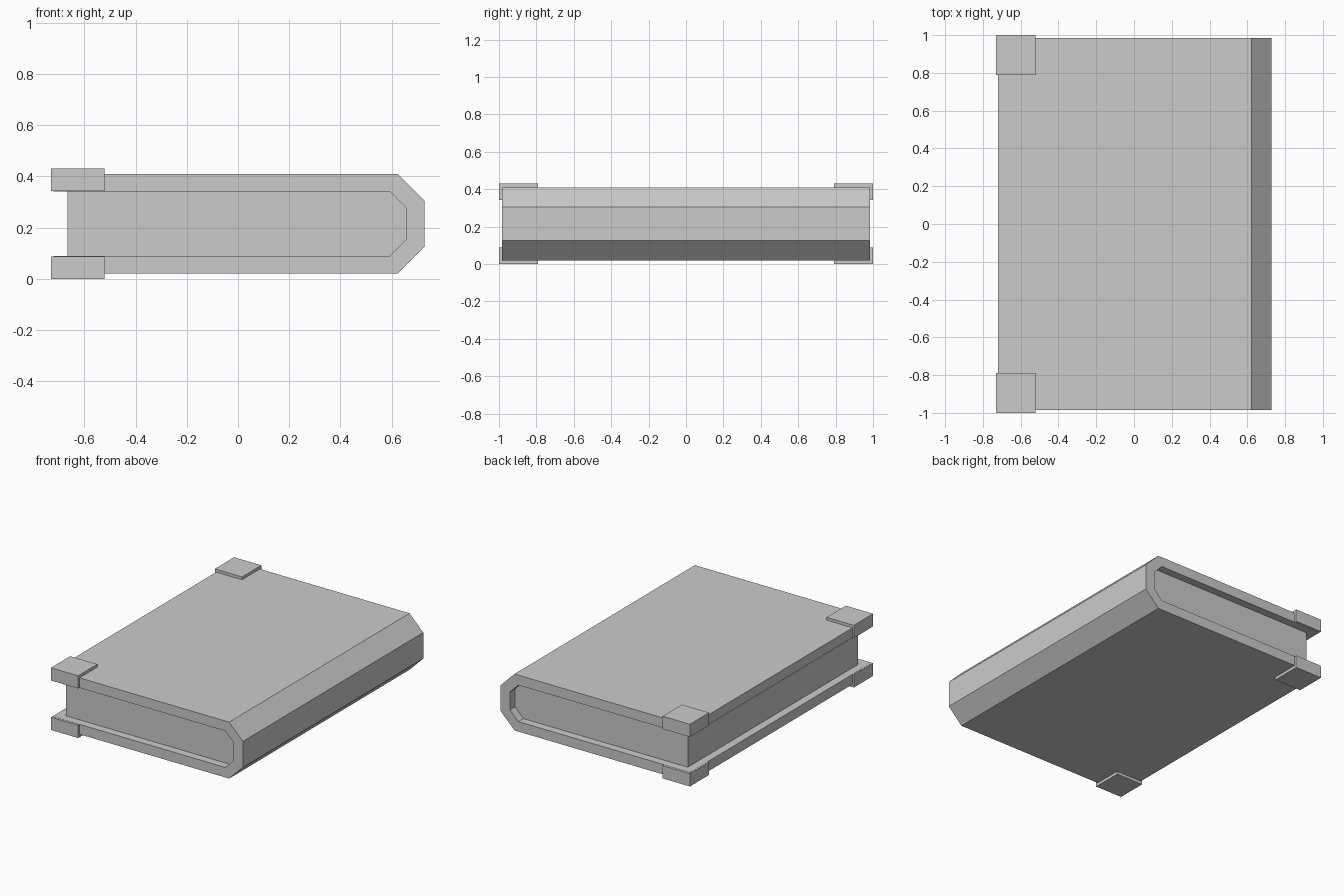
import bpy
import bmesh

cube = bpy.data.objects.get("Cube")
if cube:
    bpy.data.objects.remove(cube, do_unlink=True)

grey = bpy.data.materials.new("plain_grey")
grey.use_nodes = True
colour = (0.6, 0.6, 0.6, 1)
grey.diffuse_color = colour
grey.node_tree.nodes["Principled BSDF"].inputs["Base Color"].default_value = colour

MID = 0.215  # height of the book's middle plane


def prism(name, profile, y0, y1):
    """Extrude an x-z profile from y0 to y1."""
    bm = bmesh.new()
    face = bm.faces.new([bm.verts.new((x, y0, z)) for x, z in profile])
    out = bmesh.ops.extrude_face_region(bm, geom=[face])["geom"]
    moved = [v for v in out if isinstance(v, bmesh.types.BMVert)]
    bmesh.ops.translate(bm, verts=moved, vec=(0, y1 - y0, 0))
    bmesh.ops.recalc_face_normals(bm, faces=bm.faces)
    mesh = bpy.data.meshes.new(name)
    bm.to_mesh(mesh)
    bm.free()
    mesh.materials.append(grey)
    obj = bpy.data.objects.new(name, mesh)
    bpy.context.collection.objects.link(obj)
    return obj


def bevelled(left, bend, right, half, half_flat):
    """Profile from the open edge round the bevelled spine and back."""
    top = [(left, half), (bend, half), (right, half_flat)]
    return [(x, MID + z) for x, z in top] + [(x, MID - z) for x, z in reversed(top)]


# Folded cover with a bevelled spine
outer = bevelled(-0.72, 0.622, 0.727, 0.195, 0.09)
inner = bevelled(-0.72, 0.592, 0.656, 0.126, 0.062)
prism("cover", outer + inner[::-1], -0.985, 0.985)

# Page block, set back inside the cover
prism("pages", bevelled(-0.665, 0.592, 0.656, 0.126, 0.062), -0.93, 0.93)

# Corner guards on the open edge of both boards
for level, z0 in (("bottom", 0.0), ("top", 0.342)):
    for side, sign in (("front", -1), ("back", 1)):
        square = [(-0.73, z0), (-0.522, z0), (-0.522, z0 + 0.088), (-0.73, z0 + 0.088)]
        ends = sorted((sign * 0.79, sign * 1.0))
        prism(f"{level}_{side}_corner_guard", square, *ends)
